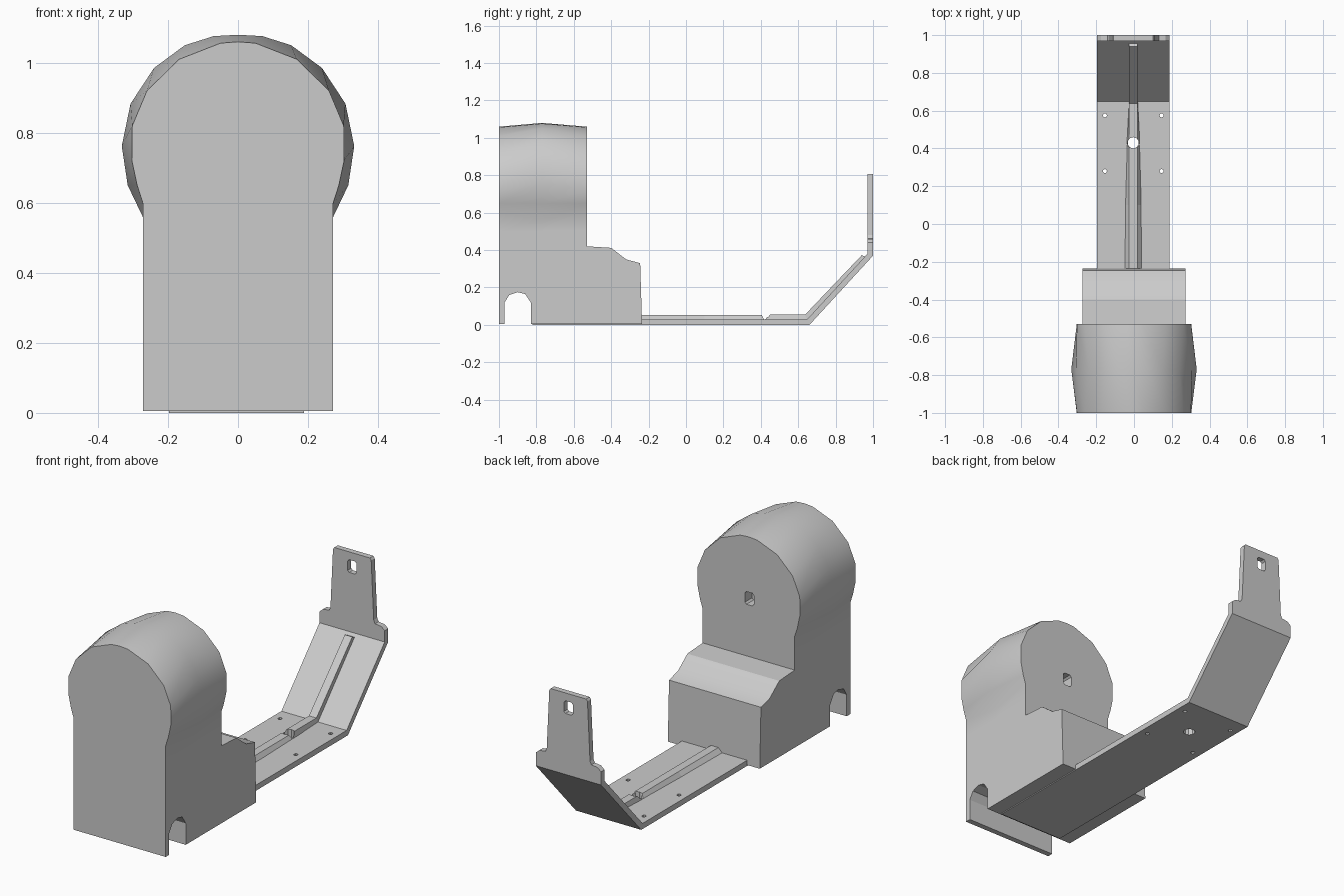
import bpy, bmesh, math
from mathutils import Matrix

cube = bpy.data.objects.get("Cube")
if cube:
    bpy.data.objects.remove(cube)

grey = bpy.data.materials.new("plain grey")
grey.use_nodes = True
grey.diffuse_color = (0.6, 0.6, 0.6, 1)
grey.node_tree.nodes["Principled BSDF"].inputs["Base Color"].default_value = (0.6, 0.6, 0.6, 1)


def finish(name, bm):
    bmesh.ops.remove_doubles(bm, verts=bm.verts, dist=0.0005)
    bmesh.ops.recalc_face_normals(bm, faces=bm.faces)
    mesh = bpy.data.meshes.new(name)
    bm.to_mesh(mesh)
    bm.free()
    mesh.materials.append(grey)
    ob = bpy.data.objects.new(name, mesh)
    bpy.context.collection.objects.link(ob)
    return ob


def loft(bm, rings, closed=True):
    """Skin a row of equal point rings and cap both ends."""
    rows = [[bm.verts.new(p) for p in ring] for ring in rings]
    n = len(rows[0])
    for a, b in zip(rows, rows[1:]):
        for i in range(n if closed else n - 1):
            j = (i + 1) % n
            bm.faces.new((a[i], a[j], b[j], b[i]))
    bm.faces.new(rows[0])
    bm.faces.new(rows[-1])


def cut(ob, cutters):
    bpy.context.view_layer.objects.active = ob
    for c in cutters:
        mod = ob.modifiers.new("cut", "BOOLEAN")
        mod.operation = "DIFFERENCE"
        mod.solver = "EXACT"
        mod.object = c
        bpy.ops.object.modifier_apply(modifier=mod.name)


def drill(x, y, radius, sides=8):
    bm = bmesh.new()
    bmesh.ops.create_cone(bm, cap_ends=True, segments=sides, radius1=radius, radius2=radius,
                          depth=0.3, matrix=Matrix.Translation((x, y, 0.03)))
    return finish("drill_cutter", bm)


def window(y, depth):
    """Cutter for a small square hole with clipped corners."""
    w, h, c = 0.026, 0.034, 0.009
    corner = [(w, h - c), (w - c, h), (c - w, h), (-w, h - c),
              (-w, c - h), (c - w, -h), (w - c, -h), (w, c - h)]
    bm = bmesh.new()
    loft(bm, [[(px + MID, yy, pz + 0.73) for px, pz in corner] for yy in (y - depth, y + depth)])
    return finish("window_cutter", bm)


MID = -0.004   # centre line of the strap

# Housing: stepped base with an arched slot, skinned into a barrel-shaped drum
half = 0.272
side = [(-1, .005), (-.97, .005), (-.97, .12), (-.945, .16), (-.9, .175), (-.86, .165),
        (-.83, .12), (-.83, .005), (-.235, .005), (-.245, .33), (-.32, .35), (-.4, .412),
        (-.53, .42), (-.53, .5), (-.77, .5), (-1, .5)]
end_arc = [(half, .5), (half, .6), (.288, .65), (.303, .72), (.302, .82),
           (.26, .92), (.168, 1.01), (.05, 1.056), (0, 1.06)]
mid_arc = [(half, .5), (half, .56), (.315, .65), (.332, .762), (.307, .883),
           (.24, .985), (.152, 1.05), (.07, 1.076), (0, 1.08)]
bm = bmesh.new()
left = [bm.verts.new((half, y, z)) for y, z in side]
right = [bm.verts.new((-half, y, z)) for y, z in side]
bm.faces.new(left)
bm.faces.new(right)
for i in range(len(side)):
    j = (i + 1) % len(side)
    if not (side[i][1] == .5 and side[j][1] == .5):   # stay open under the drum
        bm.faces.new((left[i], left[j], right[j], right[i]))
rings = []
for y, arc in ((-1, end_arc), (-.77, mid_arc), (-.53, end_arc)):
    rings.append([(x, y, z) for x, z in arc] + [(-x, y, z) for x, z in arc[-2::-1]])
loft(bm, rings, closed=False)
housing = finish("housing", bm)
recess = window(-.53, .06)
cut(housing, [recess])
housing.select_set(True)
bpy.context.view_layer.objects.active = housing
bpy.ops.object.shade_smooth_by_angle(angle=math.radians(32))
housing.select_set(False)

# Bent strap: flat floor and sloped arm
bend = [(-.82, 0), (.66, 0), (1, .37), (1, .39), (.97, .39), (.97, .38), (.648, .03), (-.82, .03)]
bm = bmesh.new()
loft(bm, [[(MID + x, y, z) for y, z in bend] for x in (-.193, .193)])
strap = finish("strap", bm)

# Upright tab with shoulders and a small window
outline = [(.193, .39), (.193, .44), (.172, .458), (.136, .462), (.128, .48), (.113, .795), (.105, .806)]
bm = bmesh.new()
loft(bm, [[(MID + x, y, z) for x, z in outline] + [(MID - x, y, z) for x, z in outline[::-1]]
          for y in (.97, 1)])
tab = finish("upright_tab", bm)
slot = window(.985, .1)
cut(tab, [slot])

# Centre rib with flared foot: base y, base z, top y, top z, base half width
stations = [[(-.25, .025, -.25, .052, .05), (.1, .025, .1, .052, .045), (.42, .025, .405, .052, .036)],
            [(.42, .025, .445, .055, .036), (.648, .025, .637, .055, .024),
             (.96, .364, .94, .373, .024)]]
ribs = []
for name, rows in zip(("floor_rib", "arm_rib"), stations):
    bm = bmesh.new()
    loft(bm, [[(MID - w, yb, zb), (MID + w, yb, zb), (MID + .022, yt, zt), (MID - .022, yt, zt)]
              for yb, zb, yt, zt, w in rows])
    ribs.append(finish(name, bm))

# Cable hole and four screw holes
centre = drill(MID, .43, .03, 10)
screws = [drill(MID + x, y, .011) for x in (-.15, .15) for y in (.28, .575)]
cut(strap, [centre] + screws)
for rib in ribs:
    cut(rib, [centre])

for helper in [recess, slot, centre] + screws:
    bpy.data.objects.remove(helper)
